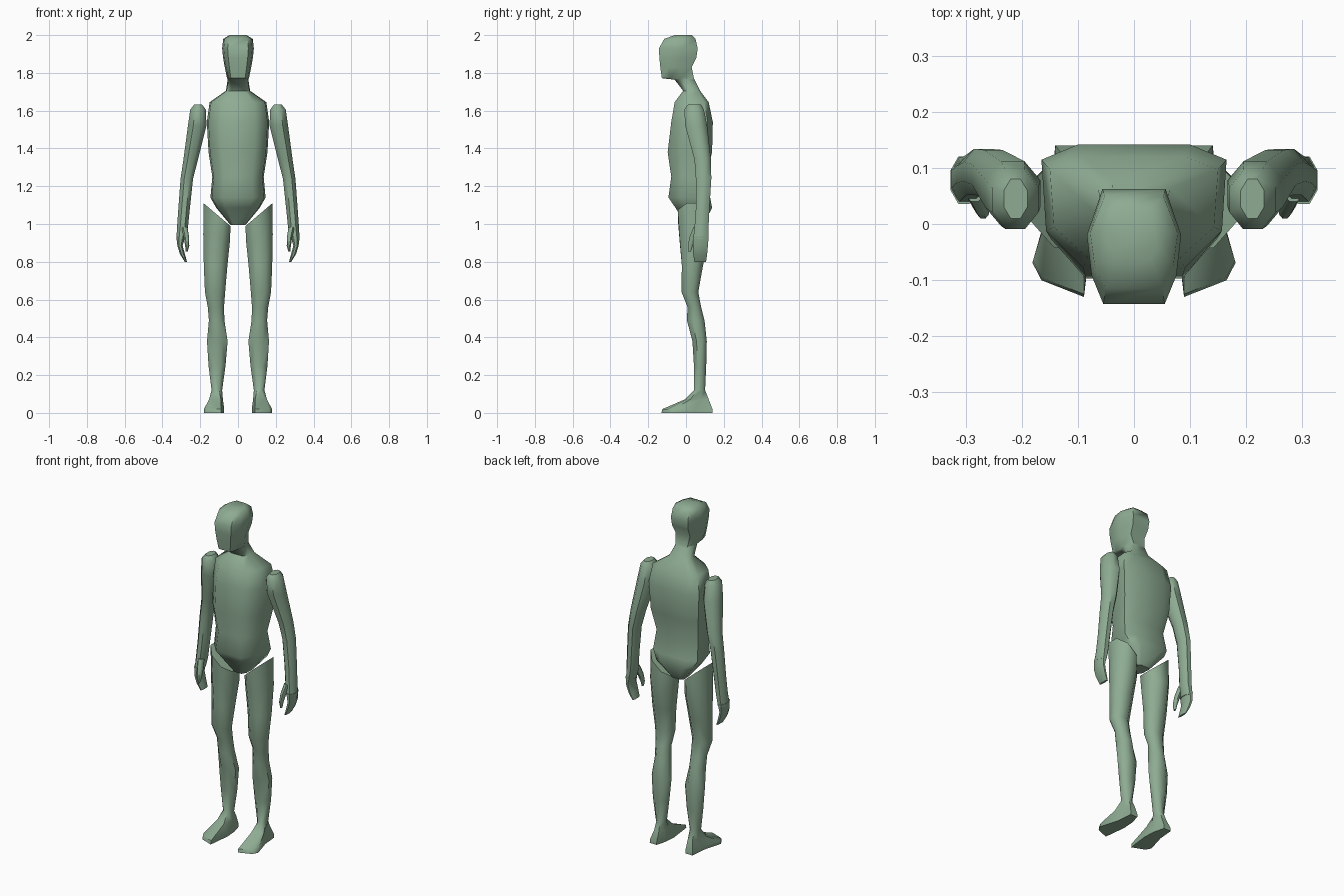
import bpy, bmesh, math

green = bpy.data.materials.new("sage_green")
green.diffuse_color = (0.27, 0.41, 0.29, 1)


# cross-sections in unit coordinates: back edge first, then round by the +x side
def symmetric(*half):
    back, *rest = half
    right = [back] + rest
    return [(-back[0], back[1])] + right + [(-x, y) for x, y in reversed(rest)]


HEAD = symmetric((.67, 1), (1, .2), (.9, -.5), (.65, -1))
TORSO = symmetric((.6, 1), (1, .75), (.95, -.4), (.55, -1))
LIMB = symmetric((.42, 1), (1, .42), (1, -.42), (.42, -1))
FOOT = [(-.6, 1), (.25, 1), (.4, .3), (1, -.55), (.7, -.78), (-.7, -1), (-1, 0), (-.9, .55)]


def loft(name, rings, mirrored=False, angle=50):
    """Skin rings of (section, z, x0, x1, y0, y1[, tilt]) listed from top to bottom."""
    bm = bmesh.new()
    loops = []
    for section, z, x0, x1, y0, y1, *tilt in rings:
        cx, cy, w, d = (x0 + x1) / 2, (y0 + y1) / 2, (x1 - x0) / 2, (y1 - y0) / 2
        k = tilt[0] if tilt else 0
        loops.append([bm.verts.new((cx + u * w, cy + v * d, z + k * u * w)) for u, v in section])
    for a, b in zip(loops, loops[1:]):
        for i in range(len(a)):
            j = (i + 1) % len(a)
            bm.faces.new((a[i], a[j], b[j], b[i]))
    bm.faces.new(loops[0])
    bm.faces.new(loops[-1])
    bmesh.ops.recalc_face_normals(bm, faces=bm.faces)
    mesh = bpy.data.meshes.new(name)
    bm.to_mesh(mesh)
    bm.free()
    mesh.materials.append(green)
    ob = bpy.data.objects.new(name, mesh)
    bpy.context.collection.objects.link(ob)
    bpy.ops.object.select_all(action='DESELECT')
    ob.select_set(True)
    bpy.context.view_layer.objects.active = ob
    bpy.ops.object.shade_smooth_by_angle(angle=math.radians(angle))
    if mirrored:
        ob.modifiers.new("other_side", 'MIRROR')
    return ob


def centred(section, z, w, y0, y1):
    return (section, z, -w, w, y0, y1)


# head, neck and torso in one skin
loft("body", [
    centred(HEAD, 2.00, .045, -.06, .03),
    centred(HEAD, 1.98, .078, -.115, .05),
    centred(HEAD, 1.93, .084, -.143, .062),
    centred(HEAD, 1.88, .079, -.141, .055),
    centred(HEAD, 1.83, .070, -.136, .030),
    centred(HEAD, 1.772, .058, -.128, .042),
    centred(HEAD, 1.764, .055, -.060, .046),
    centred(TORSO, 1.705, .064, -.015, .075),
    centred(TORSO, 1.645, .150, -.060, .120),
    centred(TORSO, 1.54, .165, -.078, .142),
    centred(TORSO, 1.38, .156, -.097, .138),
    centred(TORSO, 1.25, .136, -.078, .105),
    centred(TORSO, 1.14, .146, -.093, .128),
    centred(TORSO, 1.085, .115, -.055, .138),
    centred(TORSO, 0.995, .040, .000, .090),
])

# legs with slanted hip cut, flowing into splayed feet
loft("leg", [
    (LIMB, 1.05, .040, .183, -.043, .118, .85),
    (LIMB, .93, .042, .184, -.035, .118, .2),
    (LIMB, .78, .056, .181, -.022, .090),
    (LIMB, .64, .068, .175, -.024, .065),
    (LIMB, .56, .074, .160, .008, .080),
    (LIMB, .49, .072, .154, .005, .098),
    (LIMB, .38, .055, .164, .034, .110),
    (LIMB, .25, .066, .156, .042, .107),
    (LIMB, .12, .084, .140, .042, .101),
    (FOOT, .072, .080, .153, -.005, .120),
    (FOOT, .020, .073, .180, -.125, .140),
    (FOOT, .000, .073, .181, -.130, .140),
], mirrored=True)

# arms down to the palm
loft("arm", [
    (LIMB, 1.632, .190, .232, .010, .080),
    (LIMB, 1.605, .170, .253, -.009, .095),
    (LIMB, 1.52, .167, .265, -.004, .112),
    (LIMB, 1.34, .212, .289, .045, .132),
    (LIMB, 1.24, .238, .304, .052, .134),
    (LIMB, 1.08, .255, .316, .052, .124),
    (LIMB, .98, .265, .323, .045, .119),
    (LIMB, .92, .280, .326, .038, .119),
], mirrored=True)

# curled fingers
loft("fingers", [
    (LIMB, .935, .279, .327, .036, .120),
    (LIMB, .885, .293, .321, .036, .116),
    (LIMB, .84, .281, .307, .038, .112),
    (LIMB, .80, .270, .282, .045, .106),
], mirrored=True)

# thumb
loft("thumb", [
    (LIMB, .985, .268, .300, .040, .080),
    (LIMB, .93, .259, .287, .018, .056),
    (LIMB, .885, .258, .280, .010, .036),
    (LIMB, .855, .266, .277, .011, .026),
], mirrored=True)
